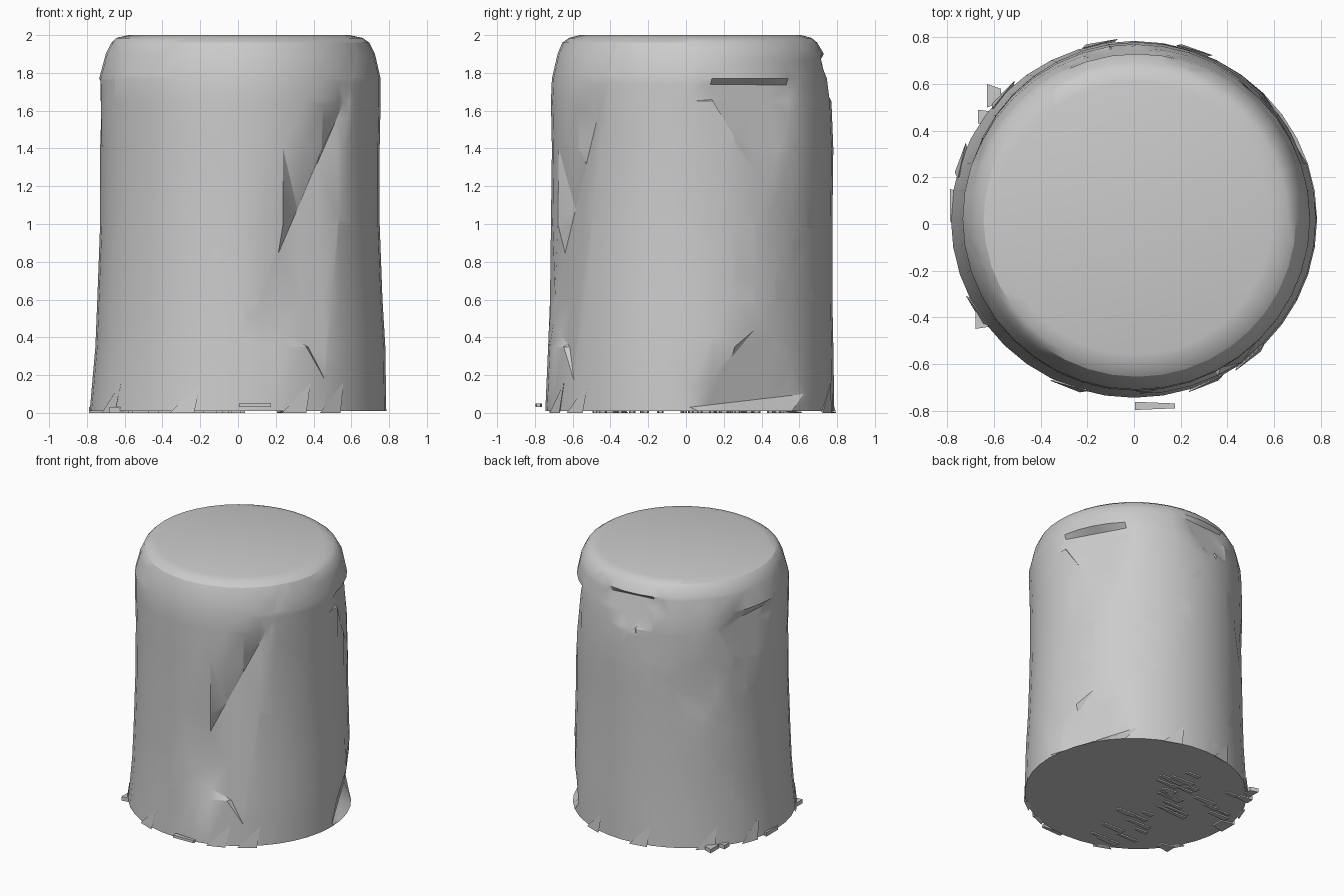
import bpy, bmesh, math, random
from mathutils import Vector

cube = bpy.data.objects.get("Cube")
if cube:
    bpy.data.objects.remove(cube, do_unlink=True)

random.seed(4)
SIDES = 40

grey = bpy.data.materials.new("plain grey")
grey.use_nodes = True
COLOUR = (0.6, 0.6, 0.6, 1)
grey.diffuse_color = COLOUR
grey.node_tree.nodes["Principled BSDF"].inputs["Base Color"].default_value = COLOUR

# Height, left/right extent and front/back extent of each ring
RINGS = [
    (0.01, -0.785, 0.785, -0.745, 0.785),
    (0.35, -0.755, 0.78, -0.73, 0.78),
    (0.6, -0.745, 0.765, -0.72, 0.775),
    (1.0, -0.73, 0.75, -0.715, 0.775),
    (1.4, -0.73, 0.75, -0.71, 0.78),
    (1.65, -0.735, 0.755, -0.715, 0.77),
    (1.77, -0.735, 0.755, -0.71, 0.755),
    (1.9, -0.7, 0.725, -0.68, 0.73),
    (1.96, -0.67, 0.695, -0.655, 0.695),
    (1.985, -0.645, 0.66, -0.62, 0.665),
    (2.0, -0.58, 0.59, -0.56, 0.61),
]


def ring_point(ring, angle):
    z, x0, x1, y0, y1 = ring
    return Vector(((x0 + x1) / 2 + (x1 - x0) / 2 * math.cos(angle),
                   (y0 + y1) / 2 + (y1 - y0) / 2 * math.sin(angle), z))


def surface(degrees, z):
    """Point on the side wall at an angle and height."""
    for low, high in zip(RINGS, RINGS[1:]):
        if low[0] <= z <= high[0]:
            f = (z - low[0]) / (high[0] - low[0])
            a = math.radians(degrees)
            return ring_point(low, a).lerp(ring_point(high, a), f)


def dent(bm, corners):
    """Flatten the wall inside a triangle of (angle, height) corners."""
    pts = [surface(*c) for c in corners]
    centre = sum(pts, Vector()) / 3
    out = Vector((centre.x, centre.y, 0)).normalized()
    normal = (pts[1] - pts[0]).cross(pts[2] - pts[0])
    planes = []
    for i in range(3):
        p, q = pts[i], pts[(i + 1) % 3]
        n = (q - p).cross(out).normalized()
        if (centre - p).dot(n) < 0:
            n.negate()
        planes.append((p, n))
    for p, n in planes:
        bm.normal_update()
        faces = [f for f in bm.faces if f.normal.dot(out) > 0.3]
        edges = {e for f in faces for e in f.edges}
        verts = {v for f in faces for v in f.verts}
        bmesh.ops.bisect_plane(bm, geom=faces + list(edges) + list(verts),
                               dist=0.0005, plane_co=p, plane_no=n)
    for v in bm.verts:
        if v.co.dot(out) > 0.2 and all((v.co - p).dot(n) > -0.001 for p, n in planes):
            depth = (v.co - pts[0]).dot(normal) / out.dot(normal)
            if depth > 0:
                v.co -= out * depth


def finish(bm, name, smooth):
    bmesh.ops.recalc_face_normals(bm, faces=bm.faces)
    mesh = bpy.data.meshes.new(name)
    bm.to_mesh(mesh)
    bm.free()
    mesh.materials.append(grey)
    obj = bpy.data.objects.new(name, mesh)
    bpy.context.collection.objects.link(obj)
    if smooth:
        bpy.ops.object.select_all(action='DESELECT')
        obj.select_set(True)
        bpy.context.view_layer.objects.active = obj
        bpy.ops.object.shade_smooth_by_angle(angle=math.radians(28))
    return obj


# Body: stacked rings with closed ends
bm = bmesh.new()
loops = [[bm.verts.new(ring_point(r, math.tau * i / SIDES)) for i in range(SIDES)]
         for r in RINGS]
for low, high in zip(loops, loops[1:]):
    for i in range(SIDES):
        j = (i + 1) % SIDES
        bm.faces.new((low[i], low[j], high[j], high[i]))
bm.faces.new(loops[0][::-1])
bm.faces.new(loops[-1])

# Flattened creases in the wall
dent(bm, [(-38, 1.73), (-86, 0.5), (-53, 0.3)])
dent(bm, [(5, 1.74), (51, 1.735), (32, 1.18)])
dent(bm, [(0, 0.03), (31, 0.5), (52, 0.1)])
dent(bm, [(144, 1.67), (186, 1.74), (165, 1.2)])
dent(bm, [(119, 1.16), (146, 1.16), (132, 0.85)])
dent(bm, [(77, 1.87), (113, 1.88), (95, 1.6)])
bmesh.ops.triangulate(bm, faces=[f for f in bm.faces if len(f.verts) > 4])
finish(bm, "body", True)


def flake(bm, x, y, length, width, z0, z1):
    """Thin tapered chip lying along x."""
    made = bmesh.ops.create_cube(bm, size=1)["verts"]
    for v in made:
        taper = 0.6 if v.co.x > 0 else 1
        v.co = Vector((x + v.co.x * length, y + v.co.y * width * taper,
                       z0 if v.co.z < 0 else z1))


# Chips under the base, mostly on the right half
bm = bmesh.new()
for _ in range(30):
    a = random.uniform(1.7, 4.6)
    r = random.uniform(0.2, 0.68)
    flake(bm, r * math.cos(a), r * math.sin(a), random.uniform(0.08, 0.2),
          random.uniform(0.02, 0.05), 0, 0.02)
# Chips poking out around the foot
flake(bm, 0.09, -0.78, 0.17, 0.035, 0.03, 0.05)
flake(bm, -0.6, 0.55, 0.06, 0.1, 0, 0.03)
flake(bm, -0.63, -0.41, 0.1, 0.08, 0, 0.03)
flake(bm, -0.74, 0.08, 0.1, 0.14, 0, 0.03)
flake(bm, -0.62, 0.46, 0.1, 0.06, 0, 0.03)
finish(bm, "base_chips", False)

# Upright slivers around the foot
bm = bmesh.new()
for angle in (-150, -112, -68, -52, 70, 100, 135, 160):
    a = surface(angle - 5, 0.02)
    b = surface(angle + 5, 0.02)
    tip = surface(angle + 7, 0.16) * 1.005
    inner = surface(angle, 0.02) * 0.95
    a, b = (Vector((p.x * 1.015, p.y * 1.015, 0.0)) for p in (a, b))
    verts = [bm.verts.new(p) for p in (a, b, tip, inner)]
    for tri in ((0, 1, 2), (0, 1, 3), (1, 2, 3), (0, 2, 3)):
        bm.faces.new([verts[i] for i in tri])
finish(bm, "foot_slivers", False)
